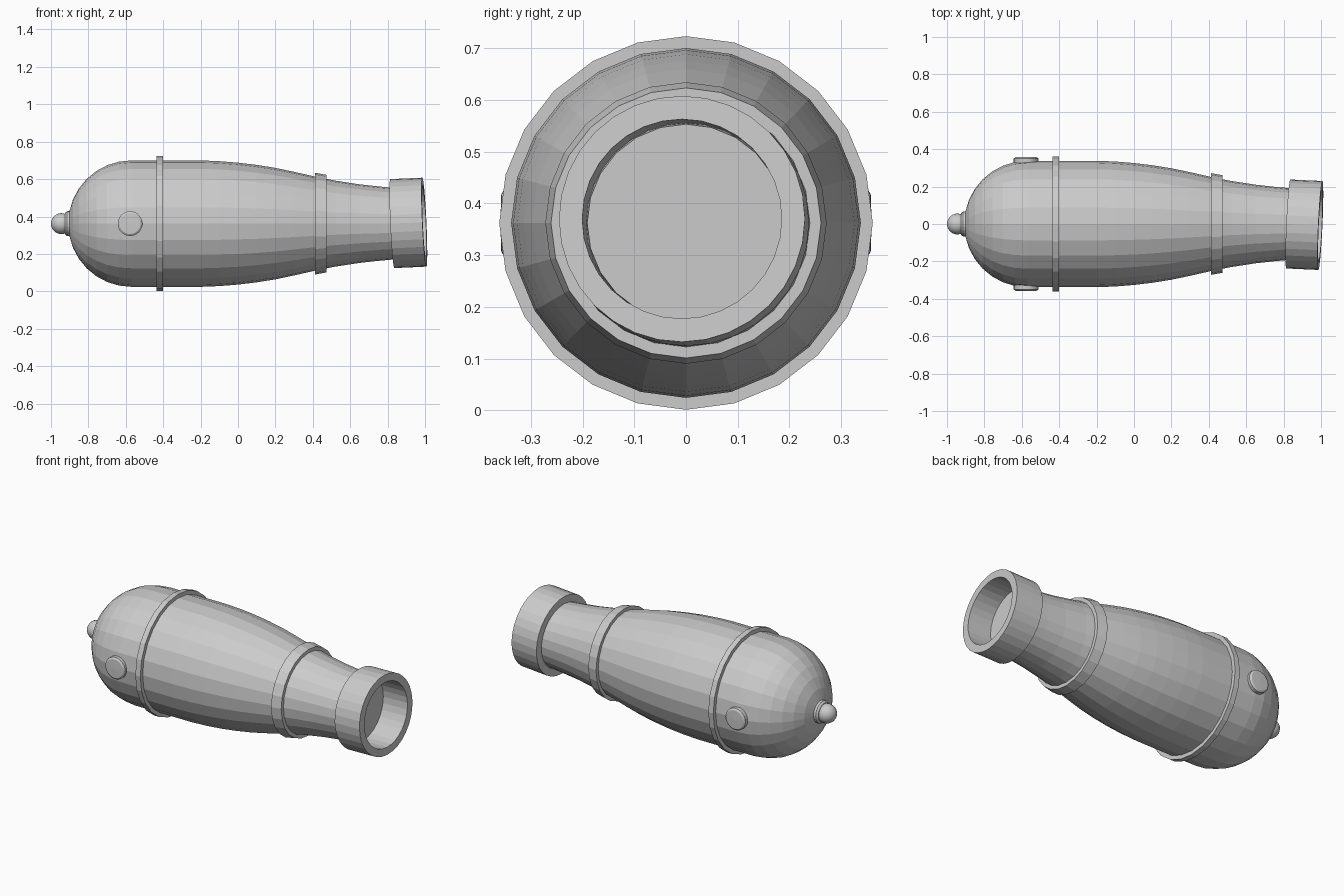
import bpy, bmesh, math
from mathutils import Matrix, Vector

if "Cube" in bpy.data.objects:
    bpy.data.objects.remove(bpy.data.objects["Cube"])

AXIS_Z = 0.362
SEG = 24

metal = bpy.data.materials.new("grey metal")
metal.diffuse_color = (0.6, 0.6, 0.6, 1)
metal.use_nodes = True
metal.node_tree.nodes["Principled BSDF"].inputs["Base Color"].default_value = metal.diffuse_color


def lathe(name, profile, matrix, seg=SEG, ring=False, smooth=None):
    """Revolve (x, radius) points around the x axis; ring=True joins last to first."""
    bm = bmesh.new()
    loops = []
    for x, r in profile:
        if r == 0:
            loops.append([bm.verts.new((x, 0, 0))] * seg)
        else:
            loops.append([bm.verts.new((x, r * math.sin(a), r * math.cos(a)))
                          for a in (2 * math.pi * i / seg for i in range(seg))])
    pairs = list(zip(loops, loops[1:]))
    if ring:
        pairs.append((loops[-1], loops[0]))
    for a, b in pairs:
        for i in range(seg):
            j = (i + 1) % seg
            face = []
            for v in (a[i], a[j], b[j], b[i]):
                if v not in face:
                    face.append(v)
            bm.faces.new(face)
    bmesh.ops.recalc_face_normals(bm, faces=bm.faces)
    bm.transform(matrix)
    mesh = bpy.data.meshes.new(name)
    bm.to_mesh(mesh)
    bm.free()
    mesh.materials.append(metal)
    obj = bpy.data.objects.new(name, mesh)
    bpy.context.collection.objects.link(obj)
    if smooth:
        bpy.ops.object.select_all(action='DESELECT')
        obj.select_set(True)
        bpy.context.view_layer.objects.active = obj
        bpy.ops.object.shade_smooth_by_angle(angle=math.radians(smooth))
    return obj


centre = Matrix.Translation((0, 0, AXIS_Z))

# Barrel: round breech, straight belly, tapering neck, flat end inside the muzzle
R = 0.338
barrel = [(-0.57 - R * math.cos(a), R * math.sin(a))
          for a in (math.radians(11.25 * i) for i in range(1, 9))]
barrel = [(-0.57 - R, 0)] + barrel
barrel += [(-0.2, 0.338), (-0.1, 0.334), (0, 0.326), (0.1, 0.314), (0.2, 0.298),
           (0.3, 0.277), (0.41, 0.252), (0.52, 0.23), (0.65, 0.21),
           (0.76, 0.198), (0.84, 0.191), (0.84, 0)]
lathe("barrel", barrel, centre)

# Raised bands
lathe("rear_band", [(-0.435, 0.32), (-0.435, 0.361), (-0.402, 0.361), (-0.402, 0.32)],
      centre, ring=True)
lathe("front_band", [(0.412, 0.24), (0.412, 0.272), (0.472, 0.261), (0.472, 0.22)],
      centre, ring=True)

# Muzzle collar, tilted very slightly sideways and up
direction = Vector((0.175, -0.008, 0.008)).normalized()
tilt = Vector((1, 0, 0)).rotation_difference(direction).to_matrix().to_4x4()
lathe("muzzle_collar", [(0, 0.193), (0, 0.238), (0.172, 0.238), (0.172, 0.193)],
      Matrix.Translation((0.825, 0, AXIS_Z)) @ tilt, seg=32, ring=True)

# Knob and its base plate at the breech
lathe("knob_base", [(-0.88, 0), (-0.88, 0.068), (-0.915, 0.066), (-0.926, 0.056), (-0.926, 0)],
      centre)
ball = [(-0.944 - 0.056 * math.cos(math.pi * i / 12),
         0.056 * math.sin(math.pi * i / 12) if 0 < i < 12 else 0) for i in range(13)]
lathe("knob", ball, centre, smooth=40)

# Side pivots, mirrored left and right
for name, side in (("left_pivot", 1), ("right_pivot", -1)):
    place = Matrix.Translation((-0.577, 0, AXIS_Z)) @ Matrix.Rotation(side * math.pi / 2, 4, 'Z')
    lathe(name, [(0.3, 0), (0.3, 0.066), (0.35, 0.066), (0.357, 0.056), (0.359, 0)], place)
